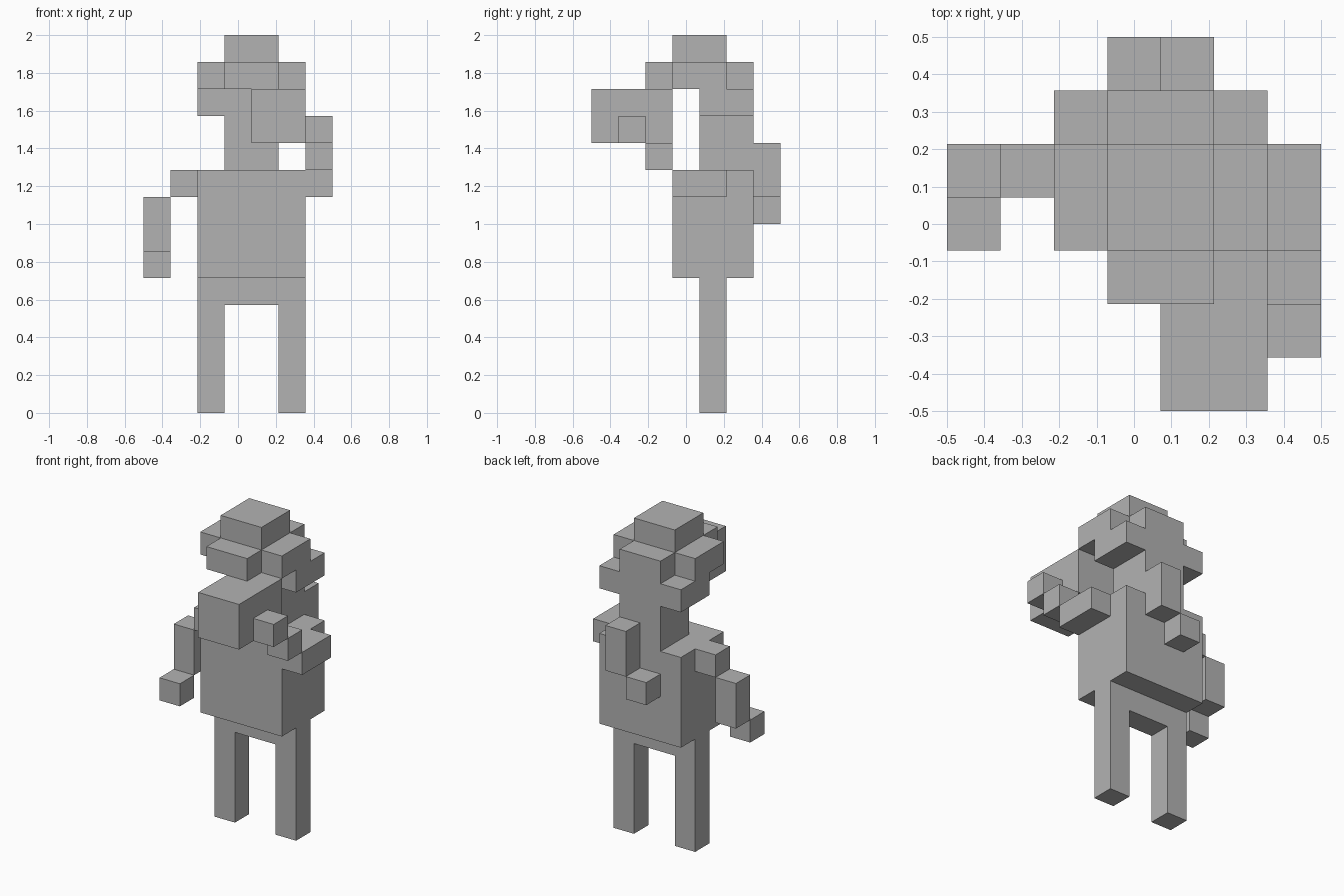
import bpy
import bmesh
from mathutils import Vector

# Remove the default cube
default = bpy.data.objects.get("Cube")
if default:
    bpy.data.objects.remove(default, do_unlink=True)

UNIT = 1 / 7                          # edge of one block
ORIGIN = Vector((-0.5, -0.5, 0.0))    # corner of the block grid

grey = bpy.data.materials.new("plain_grey")
grey.use_nodes = True
COLOUR = (0.45, 0.45, 0.45, 1)
grey.diffuse_color = COLOUR
grey.node_tree.nodes["Principled BSDF"].inputs["Base Color"].default_value = COLOUR


def block(name, x, y, z):
    """Box spanning grid ranges x, y, z, each given as (start, end)."""
    low = ORIGIN + UNIT * Vector((x[0], y[0], z[0]))
    high = ORIGIN + UNIT * Vector((x[1], y[1], z[1]))
    bm = bmesh.new()
    bmesh.ops.create_cube(bm, size=1)
    bmesh.ops.scale(bm, vec=high - low, verts=bm.verts)
    mesh = bpy.data.meshes.new(name)
    bm.to_mesh(mesh)
    bm.free()
    mesh.materials.append(grey)
    obj = bpy.data.objects.new(name, mesh)
    obj.location = (low + high) / 2
    bpy.context.collection.objects.link(obj)


# Legs, hips and torso
for side, x in (("right", 2), ("left", 5)):
    block(side + "_leg", (x, x + 1), (4, 5), (0, 4))
block("hips", (2, 6), (4, 5), (4, 5))
block("torso", (2, 6), (3, 6), (5, 9))

# Hanging right arm
block("right_shoulder", (1, 2), (4, 5), (8, 9))
block("right_forearm", (0, 1), (4, 5), (6, 8))
block("right_hand", (0, 1), (3, 4), (5, 6))

# Raised left arm, stepping up and forward
block("left_upper_arm", (6, 7), (3, 5), (8, 9))
block("left_forearm", (6, 7), (2, 3), (9, 10))
block("left_hand", (6, 7), (1, 2), (10, 11))

# Head: neck, wide back, cross-shaped cap and crown
block("neck", (3, 5), (4, 6), (9, 11))
block("head_back", (2, 6), (4, 6), (11, 12))
block("cap_middle", (3, 5), (2, 6), (12, 13))
for side, x in (("right", 2), ("left", 5)):
    block(side + "_cap_side", (x, x + 1), (3, 5), (12, 13))
block("crown", (3, 5), (3, 5), (13, 14))

# Large box held out before the face
block("front_box", (4, 6), (0, 3), (10, 12))

# Hanging piece on the back
block("back_strand", (4, 5), (6, 7), (8, 10))
block("back_strand_tip", (3, 4), (6, 7), (7, 8))
